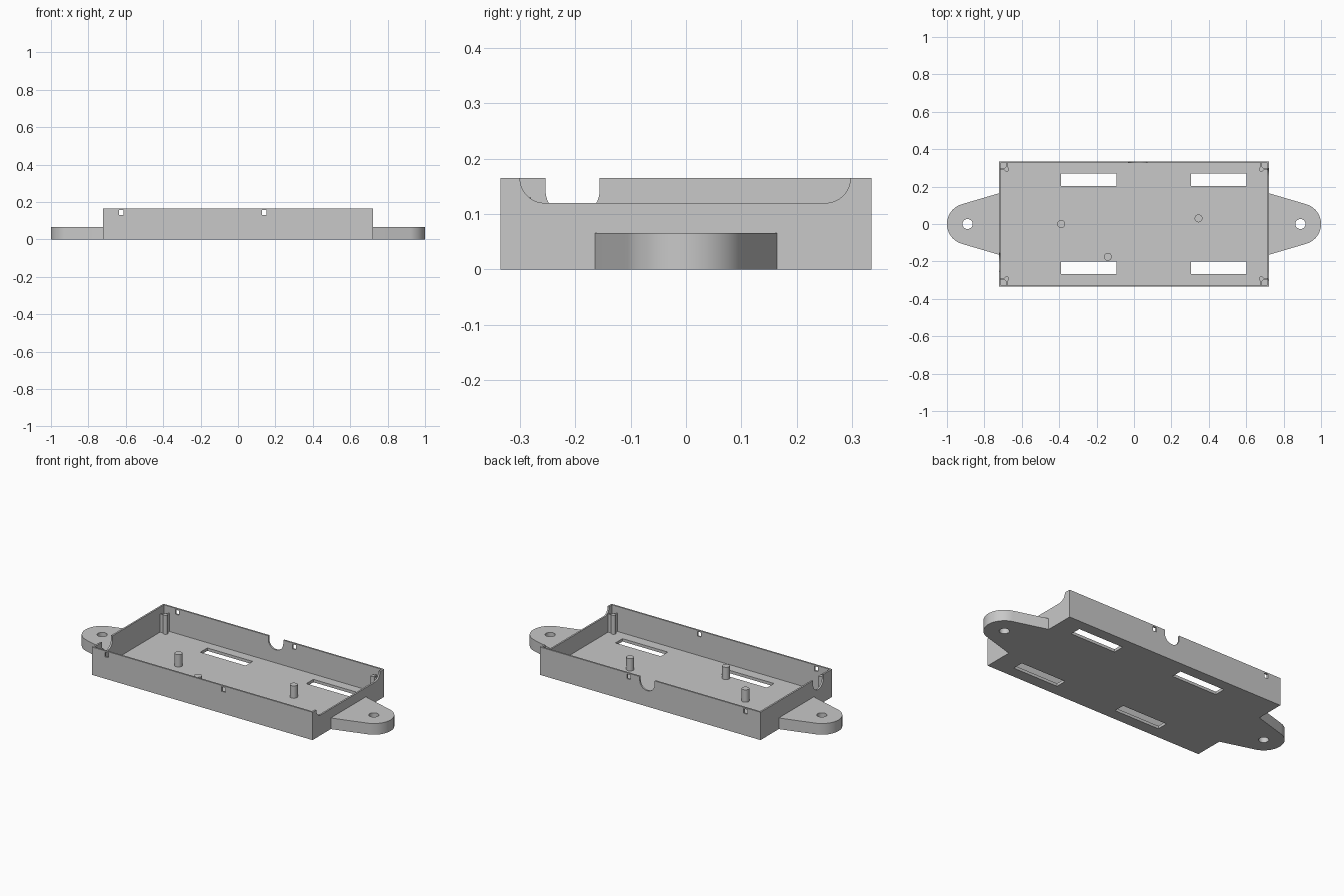
import bpy
import bmesh
from math import pi, cos, sin, acos, atan2, hypot, radians
from mathutils import Vector

cube = bpy.data.objects.get("Cube")
if cube:
    bpy.data.objects.remove(cube, do_unlink=True)

# One plain grey plastic
grey = bpy.data.materials.new("grey plastic")
grey.use_nodes = True
COLOUR = (0.58, 0.58, 0.58, 1)
grey.diffuse_color = COLOUR
grey.node_tree.nodes["Principled BSDF"].inputs["Base Color"].default_value = COLOUR

# Main sizes
HX, HY, HEIGHT = 0.723, 0.335, 0.165
WALL, FLOOR = 0.01, 0.017


def prism(name, outline, axis, lo, hi):
    """Extrude a flat outline along an axis; z uses (x, y), x uses (y, z), y uses (x, z)."""
    place = {"x": lambda a, b, c: (c, a, b),
             "y": lambda a, b, c: (a, c, b),
             "z": lambda a, b, c: (a, b, c)}[axis]
    bm = bmesh.new()
    face = bm.faces.new([bm.verts.new(place(a, b, lo)) for a, b in outline])
    out = bmesh.ops.extrude_face_region(bm, geom=[face])
    verts = [v for v in out["geom"] if isinstance(v, bmesh.types.BMVert)]
    bmesh.ops.translate(bm, verts=verts, vec=Vector(place(0, 0, hi - lo)))
    bmesh.ops.recalc_face_normals(bm, faces=bm.faces)
    mesh = bpy.data.meshes.new(name)
    bm.to_mesh(mesh)
    bm.free()
    mesh.materials.append(grey)
    obj = bpy.data.objects.new(name, mesh)
    bpy.context.collection.objects.link(obj)
    return obj


def box(name, x0, x1, y0, y1, z0, z1):
    return prism(name, [(x0, y0), (x1, y0), (x1, y1), (x0, y1)], "z", z0, z1)


def arc(a, b, r, start, end, n=16):
    return [(a + r * cos(start + (end - start) * i / n),
             b + r * sin(start + (end - start) * i / n)) for i in range(n + 1)]


def circle(a, b, r, n=32):
    return arc(a, b, r, 0, 2 * pi, n)[:-1]


def activate(obj):
    bpy.ops.object.select_all(action="DESELECT")
    obj.select_set(True)
    bpy.context.view_layer.objects.active = obj


def cut(target, cutter):
    mod = target.modifiers.new("cut", "BOOLEAN")
    mod.operation, mod.solver, mod.object = "DIFFERENCE", "EXACT", cutter
    activate(target)
    bpy.ops.object.modifier_apply(modifier=mod.name)
    bpy.data.objects.remove(cutter, do_unlink=True)


def smooth(obj):
    activate(obj)
    bpy.ops.object.shade_smooth_by_angle(angle=radians(30))


# Open tray
tray = box("tray", -HX, HX, -HY, HY, 0, HEIGHT)
cut(tray, box("cavity", WALL - HX, HX - WALL, WALL - HY, HY - WALL, FLOOR, 0.3))

# Floor slots
for x in (-0.39, 0.305):
    for y in (-0.266, 0.204):
        cut(tray, box("slot", x, x + 0.297, y, y + 0.066, -0.1, 0.1))

# Small clip holes through front and back walls
for x in (-0.625, 0.14):
    cut(tray, box("clip_hole", x - 0.012, x + 0.012, -0.5, 0.5, 0.13, 0.157))


# Round-bottomed cable notches in the back and right walls
def notch(centre, r=0.049, z=0.143):
    return [(centre + r, 0.2), (centre - r, 0.2)] + arc(centre, z, r, pi, 2 * pi)


cut(tray, prism("back_notch", notch(0.02), "y", 0.3, 0.4))
cut(tray, prism("side_notch", notch(-0.205), "x", -0.8, -0.69))

# Wide lowered opening in the left wall
R, LOW = 0.045, 0.12
opening = [(0.297, 0.2), (-0.3, 0.2)]
opening += arc(-0.3 + R, LOW + R, R, pi, 1.5 * pi)
opening += arc(0.297 - R, LOW + R, R, 1.5 * pi, 2 * pi)
cut(tray, prism("opening", opening, "x", 0.7, 0.8))
smooth(tray)

# Tapered mounting ears, rounded tips tangent to straight sides
EAR_X, EAR_R, EAR_Y = 0.89, 0.11, 0.164
dx = HX - EAR_X
tangent = atan2(EAR_Y, dx) - acos(EAR_R / hypot(dx, EAR_Y))
for side, name in ((1, "left_ear"), (-1, "right_ear")):
    outline = [(HX, -EAR_Y)] + arc(EAR_X, 0, EAR_R, -tangent, tangent, 32) + [(HX, EAR_Y)]
    ear = prism(name, [(side * x, y) for x, y in outline], "z", 0, 0.066)
    cut(ear, prism("ear_hole", circle(side * EAR_X, 0, 0.027), "z", -0.1, 0.2))
    smooth(ear)

# Board support posts
for i, (x, y) in enumerate(((-0.39, 0), (0.345, 0.03), (-0.14, -0.175))):
    smooth(prism(f"support_post_{i + 1}", circle(x, y, 0.021), "z", FLOOR, 0.09))

# Corner posts with thin webs to the walls
PX, PY, TOP, T = 0.68, 0.293, 0.13, 0.004
for sx in (-1, 1):
    for sy in (-1, 1):
        x, y = sx * PX, sy * PY
        smooth(prism("corner_post", circle(x, y, 0.013, 24), "z", FLOOR, TOP))
        xs = sorted((x, sx * (HX - WALL)))
        ys = sorted((y, sy * (HY - WALL)))
        box("corner_web_side", *xs, y - T, y + T, FLOOR, TOP - 0.005)
        box("corner_web_end", x - T, x + T, *ys, FLOOR, TOP - 0.005)
